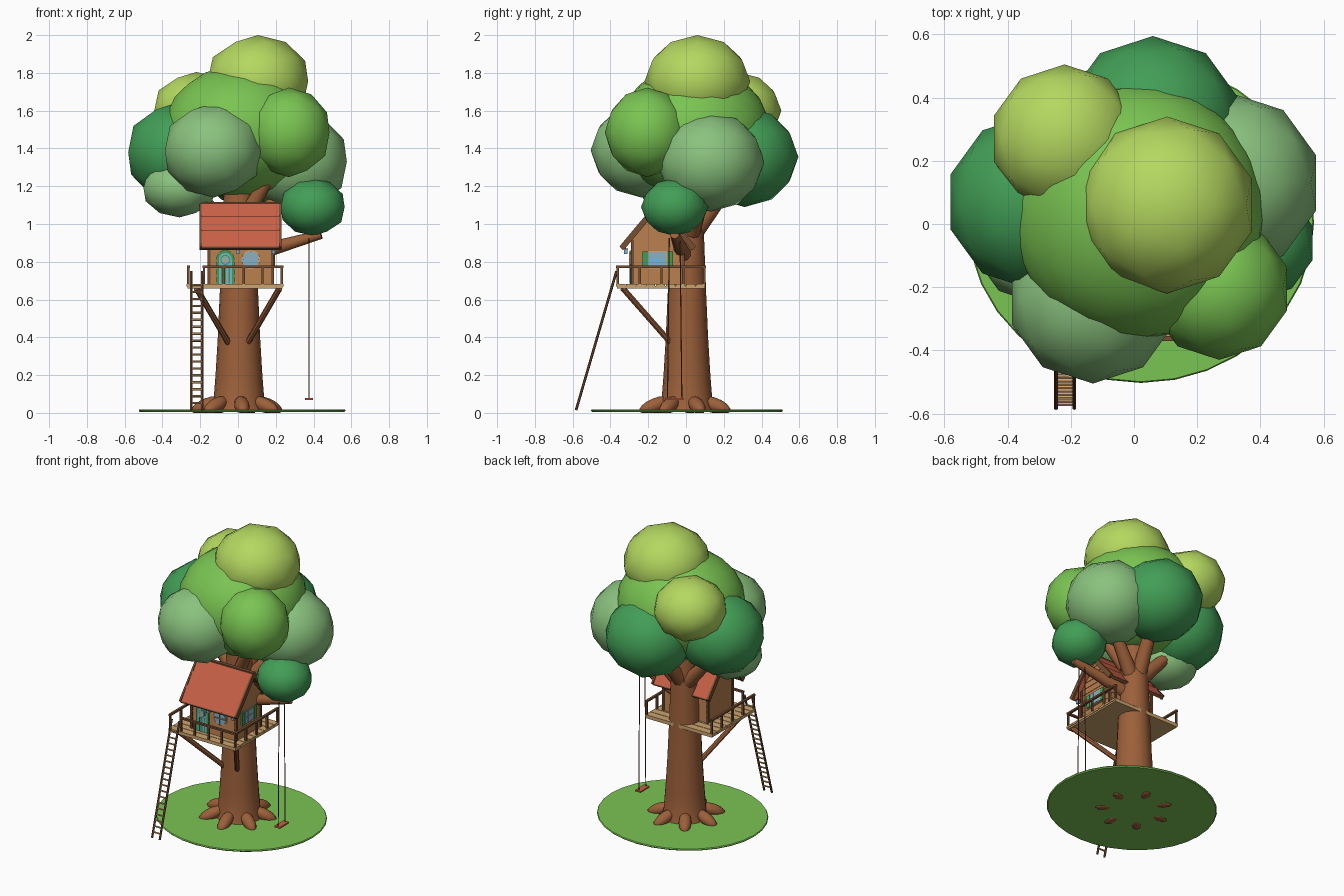
import bpy, bmesh, math
from mathutils import Vector, Matrix

if "Cube" in bpy.data.objects:
    bpy.data.objects.remove(bpy.data.objects["Cube"])


def lin(c):
    return tuple((v / 255 / 12.92) if v < 11 else ((v / 255 + 0.055) / 1.055) ** 2.4 for v in c)


MATS = {}
for mat_name, rgb in {
    "lime leaf": (180, 216, 96), "green leaf": (122, 196, 82), "pale leaf": (138, 194, 126),
    "dark leaf": (66, 158, 86), "bark": (156, 96, 58), "wall wood": (182, 126, 78),
    "deck wood": (204, 164, 110), "dark timber": (118, 78, 50), "roof red": (200, 96, 70),
    "glass blue": (128, 180, 212)}.items():
    m = bpy.data.materials.new(mat_name)
    m.diffuse_color = (*lin(rgb), 1)
    m.use_nodes = True
    m.node_tree.nodes["Principled BSDF"].inputs["Base Color"].default_value = m.diffuse_color
    MATS[mat_name] = m


def finish(name, bm, mat, smooth=None):
    bmesh.ops.recalc_face_normals(bm, faces=bm.faces)
    me = bpy.data.meshes.new(name)
    bm.to_mesh(me)
    bm.free()
    me.materials.append(MATS[mat])
    if smooth:
        for p in me.polygons:
            p.use_smooth = True
        me.set_sharp_from_angle(angle=math.radians(smooth))
    ob = bpy.data.objects.new(name, me)
    bpy.context.collection.objects.link(ob)
    return ob


def add_box(bm, lo, hi, rot=None):
    lo, hi = Vector(lo), Vector(hi)
    mat = Matrix.Translation((lo + hi) / 2) @ (rot or Matrix()) @ Matrix.Diagonal((*(hi - lo), 1))
    bmesh.ops.create_cube(bm, size=1, matrix=mat)


def add_rod(bm, p, q, r1, r2=None, sides=8):
    p, q = Vector(p), Vector(q)
    mat = Matrix.Translation((p + q) / 2) @ (q - p).to_track_quat('Z', 'Y').to_matrix().to_4x4()
    bmesh.ops.create_cone(bm, cap_ends=True, segments=sides, radius1=r1, radius2=r1 if r2 is None else r2,
                          depth=(q - p).length, matrix=mat)


def boxes(name, mat, items):
    bm = bmesh.new()
    for lo, hi in items:
        add_box(bm, lo, hi)
    return finish(name, bm, mat)


def rods(name, mat, items, sides=8):
    bm = bmesh.new()
    for it in items:
        add_rod(bm, *it, sides=sides)
    return finish(name, bm, mat, 40)


def loft(bm, rings):
    """Skin equal-length rings of points and cap both ends."""
    vs = [[bm.verts.new(p) for p in ring] for ring in rings]
    n = len(vs[0])
    for a, b in zip(vs, vs[1:]):
        for i in range(n):
            bm.faces.new((a[i], a[(i + 1) % n], b[(i + 1) % n], b[i]))
    bm.faces.new(vs[0][::-1])
    bm.faces.new(vs[-1])


def circle(cx, cy, rx, ry, n):
    return [(cx + rx * math.cos(2 * math.pi * i / n), cy + ry * math.sin(2 * math.pi * i / n)) for i in range(n)]


def front_plate(name, mat, pts, y, t):
    bm = bmesh.new()
    loft(bm, [[(x, yy, z) for x, z in pts] for yy in (y, y - t)])
    return finish(name, bm, mat)


# Grass island
bm = bmesh.new()
loft(bm, [[(x, y, z) for x, y in circle(0.022, 0.005, 0.548 - d, 0.508 - d, 32)]
          for z, d in ((0.005, 0.006), (0.012, 0), (0.018, 0.004))])
finish("grass_island", bm, "green leaf", 30)

# Trunk with flared foot
bm = bmesh.new()
loft(bm, [[(x, y, z) for x, y in circle(0.005, 0.005, r, r, 16)] for z, r in
          ((0.01, 0.15), (0.06, 0.135), (0.2, 0.124), (0.4, 0.112), (0.65, 0.101), (0.95, 0.09), (1.3, 0.075))])
finish("trunk", bm, "bark", 50)

# Roots
bm = bmesh.new()
for i in range(7):
    a = 2 * math.pi * i / 7 + 0.35
    mat = (Matrix.Rotation(a, 4, 'Z') @ Matrix.Translation((0.165, 0, 0.04))
           @ Matrix.Rotation(math.radians(22), 4, 'Y') @ Matrix.Diagonal((0.09, 0.04, 0.038, 1)))
    bmesh.ops.create_uvsphere(bm, u_segments=12, v_segments=8, radius=1, matrix=mat)
for v in bm.verts:
    v.co.z = max(v.co.z, 0)
finish("roots", bm, "bark", 60)

# Branches
rods("branches", "bark", [
    ((0.04, -0.01, 0.83), (0.44, -0.06, 0.945), 0.045, 0.024),
    ((0.03, 0.02, 0.93), (0.31, 0.12, 1.25), 0.05, 0.03),
    ((0.0, 0.04, 0.95), (0.06, 0.28, 1.28), 0.05, 0.035),
    ((-0.03, 0.03, 0.95), (-0.3, 0.06, 1.25), 0.05, 0.03),
    ((0.02, -0.03, 1.0), (0.22, -0.15, 1.35), 0.045, 0.03)], 10)

# Leaf clumps: centre, radius, height radius, colour
CLUMPS = {
    "crown_core": (0.01, 0.04, 1.49, 0.405, 0.35, "green leaf"),
    "crown_top": (0.105, 0.06, 1.755, 0.28, 0.245, "lime leaf"),
    "crown_back_left": (-0.22, 0.27, 1.6, 0.235, 0.205, "lime leaf"),
    "crown_front_right": (0.27, -0.205, 1.485, 0.225, 0.237, "green leaf"),
    "crown_front_left": (-0.13, -0.235, 1.39, 0.27, 0.25, "pale leaf"),
    "crown_right": (0.305, 0.13, 1.33, 0.285, 0.265, "pale leaf"),
    "crown_left": (-0.315, 0.07, 1.38, 0.28, 0.265, "dark leaf"),
    "crown_back": (0.06, 0.31, 1.355, 0.285, 0.265, "dark leaf"),
    "crown_low_left": (-0.31, -0.05, 1.19, 0.2, 0.155, "pale leaf"),
    "crown_low_right": (0.395, -0.06, 1.09, 0.178, 0.153, "dark leaf")}
for name, (x, y, z, r, h, col) in CLUMPS.items():
    bm = bmesh.new()
    bmesh.ops.create_icosphere(bm, subdivisions=3 if r > 0.4 else 2, radius=1,
                               matrix=Matrix.Translation((x, y, z)) @ Matrix.Diagonal((r, r, h, 1)))
    finish(name, bm, col, 60)

# Deck: slab plus boards
DX0, DX1, DY0, DY1 = -0.272, 0.24, -0.37, 0.105
step = (DY1 - DY0) / 9
boxes("deck", "deck wood", [((DX0 + .004, DY0 + .004, 0.658), (DX1 - .004, DY1 - .004, 0.672))]
      + [((DX0, DY0 + i * step, 0.668), (DX1, DY0 + (i + 1) * step - 0.004, 0.682)) for i in range(9)])

# Railing: posts and top rails, with a gap for the ladder
posts = [(x, DY0 + .008) for x in (-0.263, -0.18, -0.075, 0.03, 0.13, 0.232)]
posts += [(x, y) for x in (-0.263, 0.232) for y in (-0.245, -0.13, -0.015, 0.097)]
rail = [((x - .006, y - .006, 0.68), (x + .006, y + .006, 0.775)) for x, y in posts]
rail += [((x - .008, DY0, 0.768), (x + .008, DY1, 0.78)) for x in (-0.263, 0.232)]
rail += [((-0.188, DY0, 0.768), (0.24, DY0 + .016, 0.78))]
boxes("railing", "dark timber", rail)

# Diagonal braces under the deck
rods("braces", "bark", [((s * 0.22, -0.335, 0.66), (s * 0.05, -0.08, 0.37), 0.016) for s in (-1, 1)])

# Ladder
foot, top = Vector((-0.218, -0.582, 0.015)), Vector((-0.218, -0.368, 0.75))
rods("ladder_sides", "dark timber", [(foot + Vector((s, 0, 0)), top + Vector((s, 0, 0)), 0.007) for s in (-.029, .029)], 6)
rods("ladder_rungs", "deck wood", [(foot.lerp(top, (i + 1) / 20) - Vector((.029, 0, 0)),
                                    foot.lerp(top, (i + 1) / 20) + Vector((.029, 0, 0)), 0.006) for i in range(18)], 6)

# House walls: lapped boards, narrowing into the gable
HX0, HX1, HY, HALF = -0.153, 0.183, -0.15, 0.133


def half_at(z):
    return HALF if z < 0.92 else max(HALF - (z - 0.92) / 1.19, 0.003)


bm = bmesh.new()
levels = [0.68 + 0.04 * i for i in range(11)]
for z0, z1 in zip(levels, levels[1:]):
    loft(bm, [[(HX0 - e, HY - h, z), (HX1 + e, HY - h, z), (HX1 + e, HY + h, z), (HX0 - e, HY + h, z)]
              for z, h, e in ((z0, half_at(z0) + .003, .003), (z1, half_at(z1), 0))])
finish("house_walls", bm, "wall wood")
boxes("corner_posts", "dark timber", [((x - .008, y - .008, 0.68), (x + .008, y + .008, 0.915))
                                      for x in (HX0, HX1) for y in (HY - HALF, HY + HALF)])

# Roof: three overlapping courses per slope, edged with trim
RX0, RX1, EAVE, RIDGE = -0.2, 0.225, (0.187, 0.876), (0.0, 1.1)
ang = math.atan2(RIDGE[1] - EAVE[1], EAVE[0])
slope_len = math.hypot(EAVE[0], RIDGE[1] - EAVE[1])
red, trim = bmesh.new(), bmesh.new()
for s in (-1, 1):
    rot = Matrix.Rotation(-s * ang, 4, 'X')

    def slab(bm, x0, x1, t0, t1, lift, thick, tilt=0.0):
        t = (t0 + t1) / 2
        c = Vector(((x0 + x1) / 2, HY + s * EAVE[0] * (1 - t), EAVE[1] + (RIDGE[1] - EAVE[1]) * t))
        c += Vector((0, s * math.sin(ang), math.cos(ang))) * lift
        d = Vector((x1 - x0, (t1 - t0) * slope_len, thick)) / 2
        add_box(bm, c - d, c + d, Matrix.Rotation(-s * (ang + tilt), 4, 'X'))

    for i in range(3):
        slab(red, RX0 + .006, RX1 - .006, i / 3, (i + 1) / 3 + .03, 0.004, 0.014, 0.07)
    for x0, x1 in ((RX0 - .005, RX0 + .008), (RX1 - .008, RX1 + .005)):
        slab(trim, x0, x1, -0.02, 1.02, 0, 0.03)
    slab(trim, RX0, RX1, -0.03, 0.02, -0.002, 0.018)
add_box(trim, (RX0 - .005, HY - .012, 1.096), (RX1 + .005, HY + .012, 1.116))
finish("roof_courses", red, "roof red")
finish("roof_trim", trim, "dark timber")


# Arched door with porthole
def arch(cx, w, z0, z1):
    return [(cx - w, z0), (cx + w, z0)] + [(cx + w * math.cos(math.pi * i / 10), z1 - w + w * math.sin(math.pi * i / 10))
                                           for i in range(11)]


WALL = HY - HALF - 0.003
DOOR, WIN = -0.067, 0.068
front_plate("door_frame", "dark leaf", arch(DOOR, 0.048, 0.682, 0.862), WALL + .002, 0.009)
front_plate("door_panel", "glass blue", arch(DOOR, 0.034, 0.683, 0.846), WALL - .006, 0.004)
boxes("door_planks", "dark leaf", [((DOOR + x - .004, WALL - .013, 0.684), (DOOR + x + .004, WALL - .009, 0.78))
                                   for x in (-.02, 0, .02)])
front_plate("porthole_rim", "dark leaf", circle(DOOR, 0.81, 0.027, 0.027, 16), WALL - .008, 0.004)
front_plate("porthole_glass", "glass blue", circle(DOOR, 0.81, 0.021, 0.021, 16), WALL - .011, 0.003)

# Round front window
front_plate("round_window_rim", "deck wood", circle(WIN, 0.812, 0.05, 0.05, 20), WALL + .002, 0.008)
front_plate("round_window_glass", "glass blue", circle(WIN, 0.812, 0.042, 0.042, 20), WALL - .005, 0.004)
bars = []
for cx, cz, r in ((DOOR, 0.81, 0.021), (WIN, 0.812, 0.042)):
    bars += [((cx - r, WALL - .016, cz - .003), (cx + r, WALL - .008, cz + .003)),
             ((cx - .003, WALL - .016, cz - r), (cx + .003, WALL - .008, cz + r))]
boxes("front_window_bars", "deck wood", bars)

# Side window with shutters
SX = HX1 + 0.002
boxes("side_window_frame", "deck wood", [((SX, HY - .052, 0.765), (SX + .006, HY + .052, 0.857))])
boxes("side_window_glass", "glass blue", [((SX + .004, HY - .045, 0.772), (SX + .009, HY + .045, 0.85))])
boxes("side_window_bars", "deck wood", [((SX + .006, HY + y - .002, 0.772), (SX + .011, HY + y + .002, 0.85)) for y in (-.016, .016)]
      + [((SX + .006, HY - .045, 0.81), (SX + .011, HY + .045, 0.814))])
boxes("side_shutters", "dark leaf", [((SX, HY + s * .066 - .014, 0.768), (SX + .009, HY + s * .066 + .014, 0.854)) for s in (-1, 1)])

# Lanterns under the eave
for i, x in enumerate((0.0, 0.188)):
    boxes(f"lantern_glass_{i}", "glass blue", [((x - .009, -0.329, 0.842), (x + .009, -0.311, 0.864))])
    boxes(f"lantern_cap_{i}", "dark timber", [((x - .012, -0.332, 0.864), (x + .012, -0.308, 0.87)),
                                              ((x - .002, -0.322, 0.87), (x + .002, -0.318, 0.89))])

# Swing
rods("swing_ropes", "dark timber", [((0.375, y, 0.075), (0.375, y * 0.75 - 0.015, 0.925), 0.003) for y in (-0.098, -0.022)], 6)
boxes("swing_seat", "roof red", [((0.354, -0.11, 0.068), (0.396, -0.012, 0.078))])
